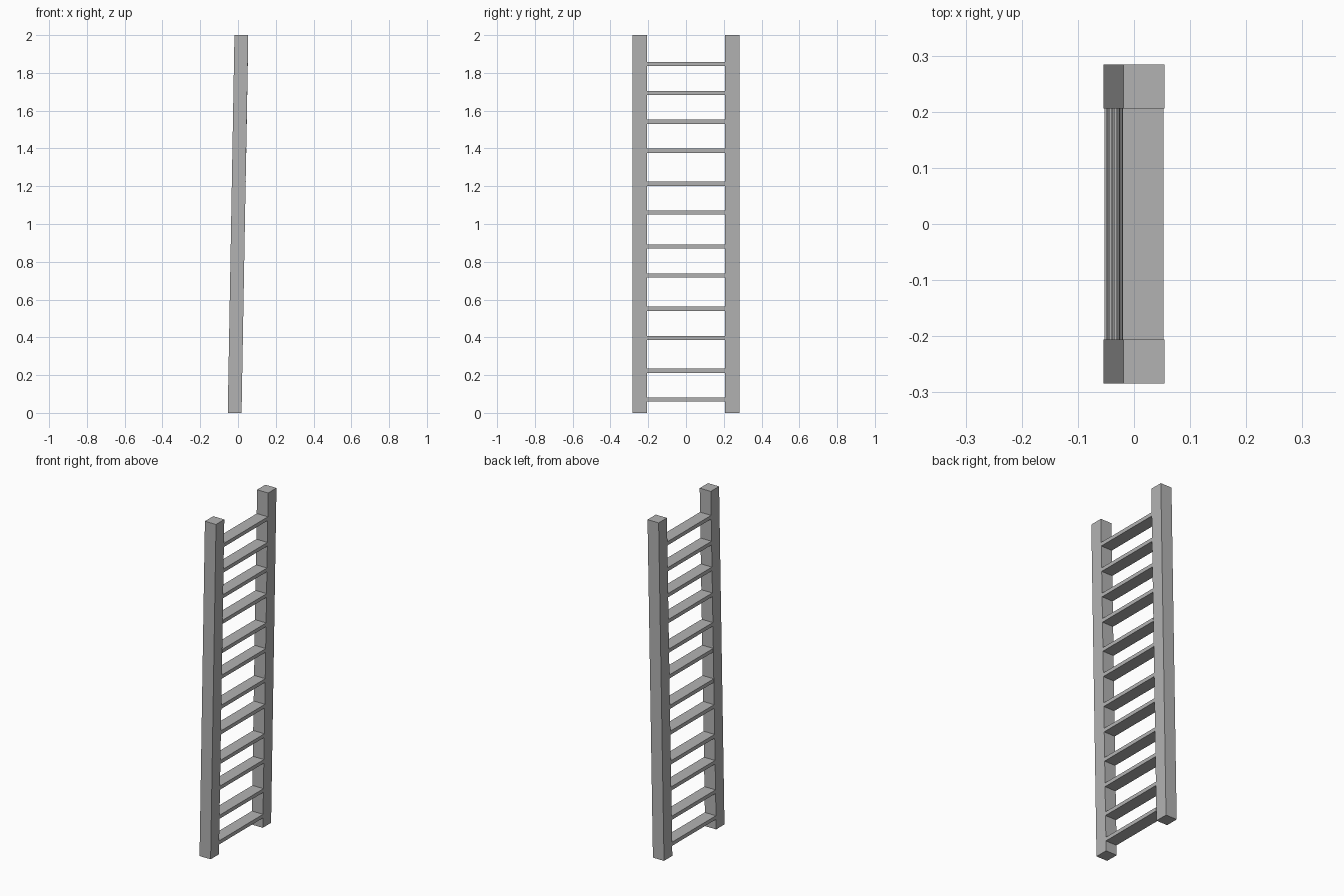
import bpy
import bmesh

cube = bpy.data.objects.get("Cube")
if cube:
    bpy.data.objects.remove(cube, do_unlink=True)

HEIGHT = 2.0
LEAN = 0.0355          # total drift in x from foot to top
DEPTH = 0.073          # rail and rung size along x
INNER, OUTER = 0.206, 0.284

grey = bpy.data.materials.new("plain_grey")
grey.use_nodes = True
colour = (0.45, 0.45, 0.45, 1)
grey.diffuse_color = colour
grey.node_tree.nodes["Principled BSDF"].inputs["Base Color"].default_value = colour


def leaning_box(name, y0, y1, z0, z1, shift=0.0):
    """Box with level ends whose x position follows the lean of the ladder."""
    bm = bmesh.new()
    bmesh.ops.create_cube(bm, size=1)
    for v in bm.verts:
        y = y0 if v.co.y < 0 else y1
        z = z0 if v.co.z < 0 else z1
        x = v.co.x * DEPTH + LEAN * (z / HEIGHT - 0.5) + shift
        v.co = (x, y, z)
    mesh = bpy.data.meshes.new(name)
    bm.to_mesh(mesh)
    bm.free()
    mesh.materials.append(grey)
    obj = bpy.data.objects.new(name, mesh)
    bpy.context.collection.objects.link(obj)
    return obj


# Side rails
leaning_box("left_rail", INNER, OUTER, 0, HEIGHT)
leaning_box("right_rail", -OUTER, -INNER, 0, HEIGHT)

# Rungs, at slightly uneven heights and a hair proud of the rails
rung_heights = [0.07, 0.223, 0.397, 0.551, 0.727, 0.88,
                1.06, 1.213, 1.388, 1.541, 1.694, 1.847]
for i, z in enumerate(rung_heights, 1):
    leaning_box(f"rung_{i}", -INNER, INNER, z - 0.011, z + 0.011, 0.0006)
